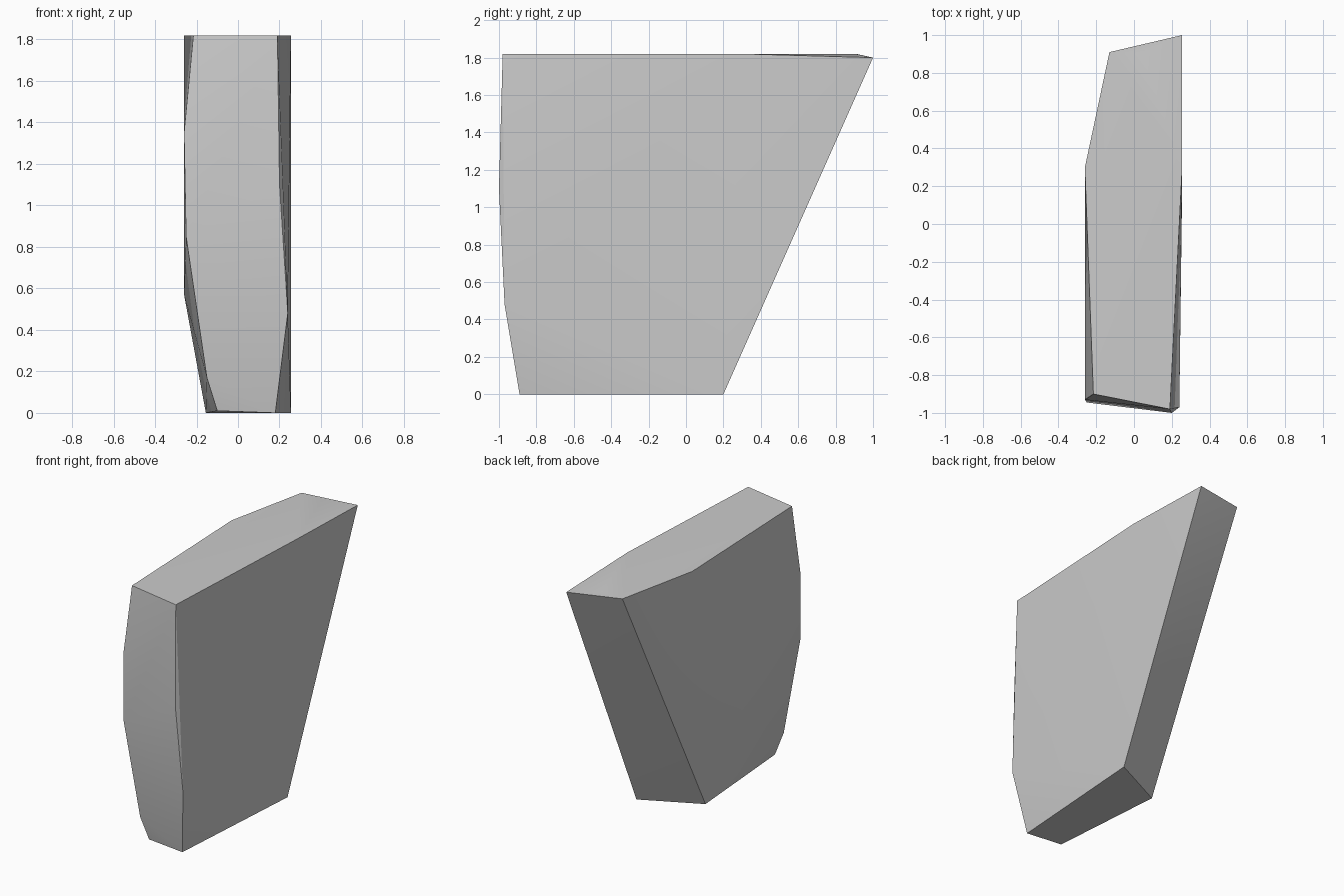
import bpy
import bmesh
import math

cube = bpy.data.objects.get("Cube")
if cube:
    bpy.data.objects.remove(cube, do_unlink=True)

# Plain grey stone
grey = bpy.data.materials.new("plain_grey")
grey.use_nodes = True
colour = (0.6, 0.6, 0.6, 1)
grey.diffuse_color = colour
grey.node_tree.nodes["Principled BSDF"].inputs["Base Color"].default_value = colour

# Corner points of the convex shard, grouped by where they lie
top = [(0.255, 0.3, 1.82), (0.04, 0.905, 1.82), (-0.13, 0.91, 1.82),
       (-0.26, 0.3, 1.82), (-0.215, -0.9, 1.82), (0.19, -0.98, 1.82)]
back_tip = [(0.255, 1.0, 1.8)]
front_left_edge = [(0.2, -1.0, 1.1), (0.24, -0.97, 0.48)]
front_right_edge = [(-0.26, -0.93, 1.35), (-0.25, -0.945, 0.85), (-0.15, -0.9, 0.17)]
side_corner = [(-0.26, -0.24, 0.57)]
base = [(0.255, 0.2, 0), (0.18, -0.89, 0), (-0.1, -0.87, 0.01), (-0.155, 0, 0)]

# Wrap the corners into one chipped block
bm = bmesh.new()
for point in top + back_tip + front_left_edge + front_right_edge + side_corner + base:
    bm.verts.new(point)
bmesh.ops.convex_hull(bm, input=bm.verts)
bmesh.ops.dissolve_limit(bm, angle_limit=math.radians(0.5), verts=bm.verts, edges=bm.edges)
bmesh.ops.recalc_face_normals(bm, faces=bm.faces)

mesh = bpy.data.meshes.new("stone_shard")
bm.to_mesh(mesh)
bm.free()
mesh.materials.append(grey)
shard = bpy.data.objects.new("stone_shard", mesh)
bpy.context.collection.objects.link(shard)

# Soft shading across the shallow creases only
bpy.ops.object.select_all(action="DESELECT")
shard.select_set(True)
bpy.context.view_layer.objects.active = shard
bpy.ops.object.shade_smooth_by_angle(angle=math.radians(20))
